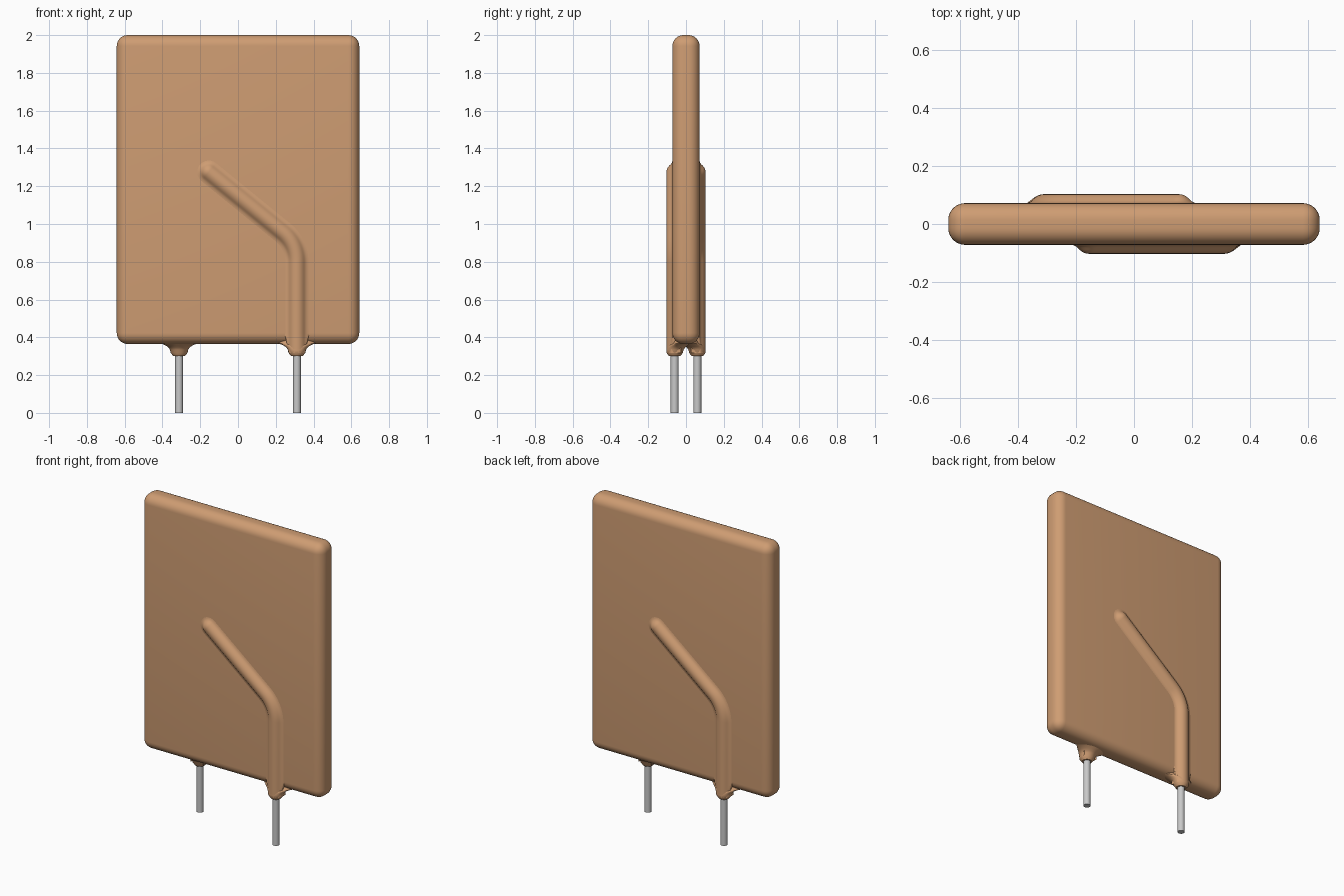
import bpy, bmesh, math
from mathutils import Vector

cube = bpy.data.objects.get("Cube")
if cube:
    bpy.data.objects.remove(cube, do_unlink=True)


def material(name, rgb, rough):
    m = bpy.data.materials.new(name)
    m.use_nodes = True
    m.diffuse_color = (*rgb, 1)
    bsdf = next(n for n in m.node_tree.nodes if n.type == 'BSDF_PRINCIPLED')
    bsdf.inputs["Base Color"].default_value = (*rgb, 1)
    bsdf.inputs["Roughness"].default_value = rough
    return m


COATING = material("tan coating", (0.62, 0.335, 0.17), 0.5)
METAL = material("tinned metal", (0.58, 0.58, 0.58), 0.5)


def finish(bm, name, mat, angle=40):
    mesh = bpy.data.meshes.new(name)
    bm.to_mesh(mesh)
    bm.free()
    mesh.materials.append(mat)
    ob = bpy.data.objects.new(name, mesh)
    bpy.context.collection.objects.link(ob)
    bpy.ops.object.select_all(action='DESELECT')
    ob.select_set(True)
    bpy.context.view_layer.objects.active = ob
    bpy.ops.object.shade_smooth_by_angle(angle=math.radians(angle))
    return ob


def loft(name, rings, mat, cx, s, n=32, angle=40):
    """Stack of ellipses (z, rx, ry, cy), capped at both ends."""
    bm = bmesh.new()
    rows = []
    for z, rx, ry, cy in rings:
        rows.append([bm.verts.new((s * (cx + rx * math.cos(a)), s * (cy + ry * math.sin(a)), z))
                     for a in (math.tau * i / n for i in range(n))])
    for a, b in zip(rows, rows[1:]):
        for i in range(n):
            j = (i + 1) % n
            bm.faces.new((a[i], a[j], b[j], b[i]))
    bm.faces.new(rows[0][::-1])
    bm.faces.new(rows[-1])
    bmesh.ops.recalc_face_normals(bm, faces=bm.faces[:])
    return finish(bm, name, mat, angle)


# Flat rounded body
HALF_T = 0.072
bm = bmesh.new()
bmesh.ops.create_cube(bm, size=1)
for v in bm.verts:
    v.co = (v.co.x * 1.284, v.co.y * 2 * HALF_T, 1.1825 + v.co.z * 1.635)
bmesh.ops.bevel(bm, geom=bm.edges[:], offset=0.058, segments=8, profile=0.5, affect='EDGES')
finish(bm, "body", COATING)

# Centre line of the raised wire ridge in the x-z plane: up, round a bend, then slanting
LEAD_X, LEAD_Y, BOTTOM = 0.312, -0.06, 0.318
end, corner = Vector((-0.155, 1.275)), Vector((LEAD_X, 0.895))
slant = (end - corner).normalized()
turn = math.atan2(-slant.x, slant.y)
BEND = 0.2
start_z = corner.y - BEND * math.tan(turn / 2)
path = [(Vector((LEAD_X, z)), 0.0) for z in (BOTTOM, 0.335, 0.35, 0.365, 0.38, 0.4, 0.42)]
for i in range(13):
    a = turn * i / 12
    path.append((Vector((LEAD_X - BEND + BEND * math.cos(a), start_z + BEND * math.sin(a))), a))
path.append((end, turn))

# Ridge section: distance from centre line, height above the body face
SECTION = [(0.055, -0.045), (0.066, -0.001), (0.056, 0.001), (0.048, 0.004), (0.041, 0.009),
           (0.035, 0.0155), (0.028, 0.0215), (0.02, 0.0265), (0.01, 0.030), (0.0, 0.031)]


def ridge(name, s):
    bm = bmesh.new()
    rows = []
    for d, h in SECTION:
        def point(p, a, side):
            # the fillet narrows to a round wire near the bottom
            t = min(1, max(0, (p.y - 0.335) / 0.085))
            w = min(d, 0.045 + 0.021 * t)
            q = p + Vector((math.cos(a), math.sin(a))) * w * side
            return bm.verts.new((s * q.x, -s * (HALF_T + h), q.y))
        row = [point(p, a, 1) for p, a in path]
        row += [point(end, turn + math.pi * i / 12, 1) for i in range(1, 12)]
        row += [point(p, a, -1) for p, a in reversed(path)]
        rows.append(row)
    for a, b in zip(rows, rows[1:]):
        for i in range(len(a) - 1):
            bm.faces.new((a[i], a[i + 1], b[i + 1], b[i]))
    bmesh.ops.remove_doubles(bm, verts=bm.verts[:], dist=1e-5)
    bmesh.ops.recalc_face_normals(bm, faces=bm.faces[:])
    bm.normal_update()
    if sum(f.normal.y * f.calc_area() for f in bm.faces) * s > 0:
        bmesh.ops.reverse_faces(bm, faces=bm.faces[:])
    finish(bm, name, COATING, 60)


# Coated collar flaring into the underside of the body
COLLAR = [(0.300, 0.030, 0.030, -0.06), (0.318, 0.045, 0.043, -0.06), (0.334, 0.048, 0.045, -0.058),
          (0.345, 0.055, 0.048, -0.053), (0.354, 0.066, 0.051, -0.045), (0.362, 0.082, 0.051, -0.036),
          (0.368, 0.100, 0.048, -0.026), (0.400, 0.100, 0.036, -0.020)]
LEAD = [(0, 0.021, 0.021, LEAD_Y), (0.33, 0.021, 0.021, LEAD_Y)]

# The back repeats the front, turned half a circle about z
for side, s in (("front", 1), ("back", -1)):
    ridge(side + "_ridge", s)
    loft(side + "_collar", COLLAR, COATING, LEAD_X, s)
    loft(side + "_lead", LEAD, METAL, LEAD_X, s, 24)
